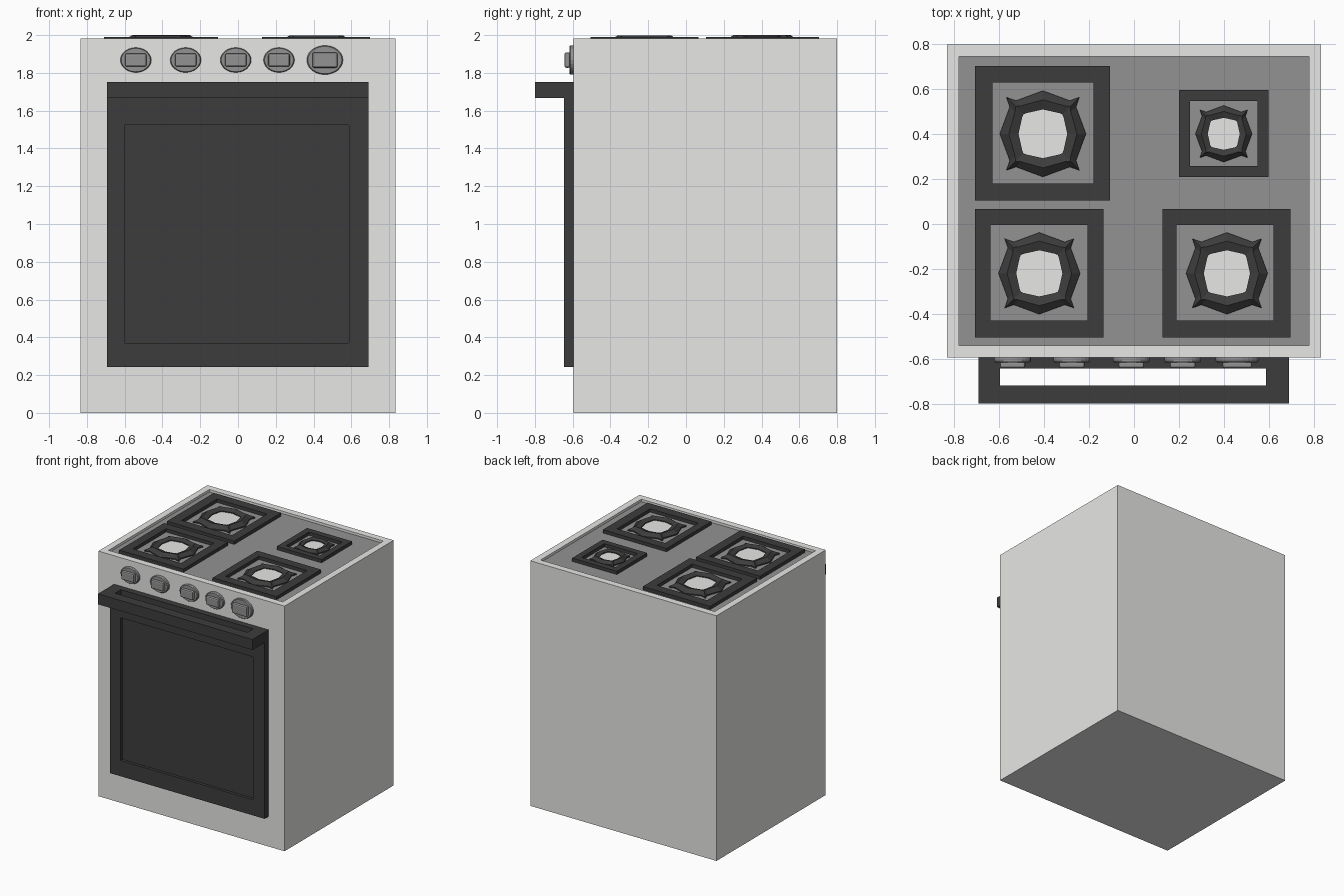
import bpy, bmesh, math
from mathutils import Vector

if "Cube" in bpy.data.objects:
    bpy.data.objects.remove(bpy.data.objects["Cube"])


def material(name, v):
    m = bpy.data.materials.new(name)
    m.diffuse_color = (v[0], v[1], v[2], 1)
    m.use_nodes = True
    m.node_tree.nodes["Principled BSDF"].inputs["Base Color"].default_value = m.diffuse_color
    return m


ENAMEL = material("light_enamel", (0.8, 0.8, 0.79))
GREY = material("mid_grey", (0.29, 0.29, 0.29))
DARK = material("dark_iron", (0.046, 0.046, 0.046))


def finish(name, bm, *mats):
    bmesh.ops.recalc_face_normals(bm, faces=bm.faces[:])
    me = bpy.data.meshes.new(name)
    bm.to_mesh(me)
    bm.free()
    ob = bpy.data.objects.new(name, me)
    bpy.context.collection.objects.link(ob)
    for m in mats:
        me.materials.append(m)
    return ob


def loft(name, loops, mat, ring=False):
    """Bridge loops of points; ring joins last to first, otherwise ends are capped."""
    bm = bmesh.new()
    rows = [[bm.verts.new(p) for p in lp] for lp in loops]
    pairs = list(zip(rows, rows[1:])) + ([(rows[-1], rows[0])] if ring else [])
    for a, b in pairs:
        n = len(a)
        for i in range(n):
            j = (i + 1) % n
            bm.faces.new((a[i], a[j], b[j], b[i]))
    if not ring:
        bm.faces.new(rows[0])
        bm.faces.new(rows[-1])
    return finish(name, bm, mat)


def rect(u0, v0, u1, v1, w, upright=False):
    pts = [(u0, v0), (u1, v0), (u1, v1), (u0, v1)]
    return [(u, w, v) if upright else (u, v, w) for u, v in pts]


def frame(name, outer, inner, lo, hi, mat, upright=False):
    return loft(name, [rect(*outer, lo, upright), rect(*outer, hi, upright),
                       rect(*inner, hi, upright), rect(*inner, lo, upright)], mat, True)


def oval(cx, cz, rx, rz, y, n=24):
    return [(cx + rx * math.cos(math.tau * i / n), y, cz + rz * math.sin(math.tau * i / n))
            for i in range(n)]


# Body with sunken cooktop
FLOOR = 1.963
bm = bmesh.new()
bmesh.ops.create_cube(bm, size=1)
for v in bm.verts:
    v.co = Vector((v.co.x * 1.666, v.co.y * 1.395 + 0.1025, (v.co.z + 0.5) * 1.983))
bm.normal_update()
top = max(bm.faces, key=lambda f: f.calc_center_median().z)
bmesh.ops.inset_region(bm, faces=[top], thickness=0.076)
walls = bmesh.ops.extrude_discrete_faces(bm, faces=[top])
floor = walls["faces"][0]
for v in floor.verts:
    v.co.z = FLOOR
floor.material_index = 1
finish("oven_body", bm, ENAMEL, GREY)

# Oven door: frame, recessed window, handle
FRONT = -0.595
frame("door_frame", (-0.693, 0.243, 0.69, 1.753), (-0.6, 0.37, 0.588, 1.525),
      FRONT, -0.645, DARK, True)
loft("door_window", [rect(-0.6, 0.37, 0.588, 1.525, y, True) for y in (FRONT, -0.622)], DARK)
u_shape = [(-0.693, -0.645), (-0.693, -0.8), (0.69, -0.8), (0.69, -0.645),
           (0.588, -0.645), (0.588, -0.72), (-0.597, -0.72), (-0.597, -0.645)]
loft("door_handle", [[(x, y, z) for x, y in u_shape] for z in (1.668, 1.753)], DARK)

# Knobs: oval disc and rounded grip
for i, (x, s) in enumerate([(-0.541, 1), (-0.277, 1), (-0.012, 1), (0.217, 1), (0.46, 1.17)]):
    rx, rz, z = 0.082 * s, 0.066 * s, 1.868
    disc = loft(f"knob_disc_{i + 1}", [oval(x, z, rx, rz, FRONT + 0.002),
                                       oval(x, z, rx, rz, -0.611),
                                       oval(x, z, rx * 0.94, rz * 0.94, -0.617)], GREY)
    w, h = 0.057 * s, 0.035 * s
    grip = loft(f"knob_grip_{i + 1}", [rect(x - w, z - h, x + w, z + h, y, True)
                                       for y in (-0.612, -0.643)], GREY)
    bev = grip.modifiers.new("round", "BEVEL")
    bev.width, bev.segments = 0.01, 2


# Burner ring outline: squarish with small pointed corners
def star(cx, cy, r, z, corner, notch):
    pts = []
    for k in range(4):
        for deg, f in ((0, 1), (39, notch), (45, corner), (51, notch)):
            a = math.radians(90 * k + deg)
            pts.append((cx + r * f * math.cos(a), cy + r * f * math.sin(a), z))
    return pts


# Grates, burner rings and caps
burners = [
    ("back_left", (-0.709, 0.105, -0.107, 0.705), (-0.63, 0.18, -0.18, 0.63), (-0.406, 0.402), 0.192, 2.0),
    ("back_right", (0.2, 0.21, 0.6, 0.598), (0.25, 0.258, 0.55, 0.548), (0.4, 0.402), 0.126, 1.994),
    ("front_left", (-0.709, -0.506, -0.135, 0.066), (-0.64, -0.431, -0.208, -0.005), (-0.422, -0.22), 0.182, 1.997),
    ("front_right", (0.128, -0.506, 0.698, 0.066), (0.19, -0.431, 0.622, -0.005), (0.414, -0.22), 0.182, 1.997),
]
for name, outer, inner, (cx, cy), r, peak in burners:
    frame(name + "_grate", outer, inner, FLOOR, 1.99, DARK)
    loft(name + "_burner_ring", [
        star(cx, cy, r, FLOOR, 1.2, 0.99),
        star(cx, cy, r, 1.972, 1.2, 0.99),
        star(cx, cy, r * 0.79, peak, 1.14, 1.05),
        star(cx, cy, r * 0.565, 1.985, 1.13, 1.09),
        star(cx, cy, r * 0.565, FLOOR, 1.13, 1.09)], DARK, True)
    loft(name + "_burner_cap", [[(cx + r * 0.66 * math.cos(math.tau * i / 24),
                                  cy + r * 0.66 * math.sin(math.tau * i / 24), z)
                                 for i in range(24)] for z in (FLOOR, 1.978)], ENAMEL)
